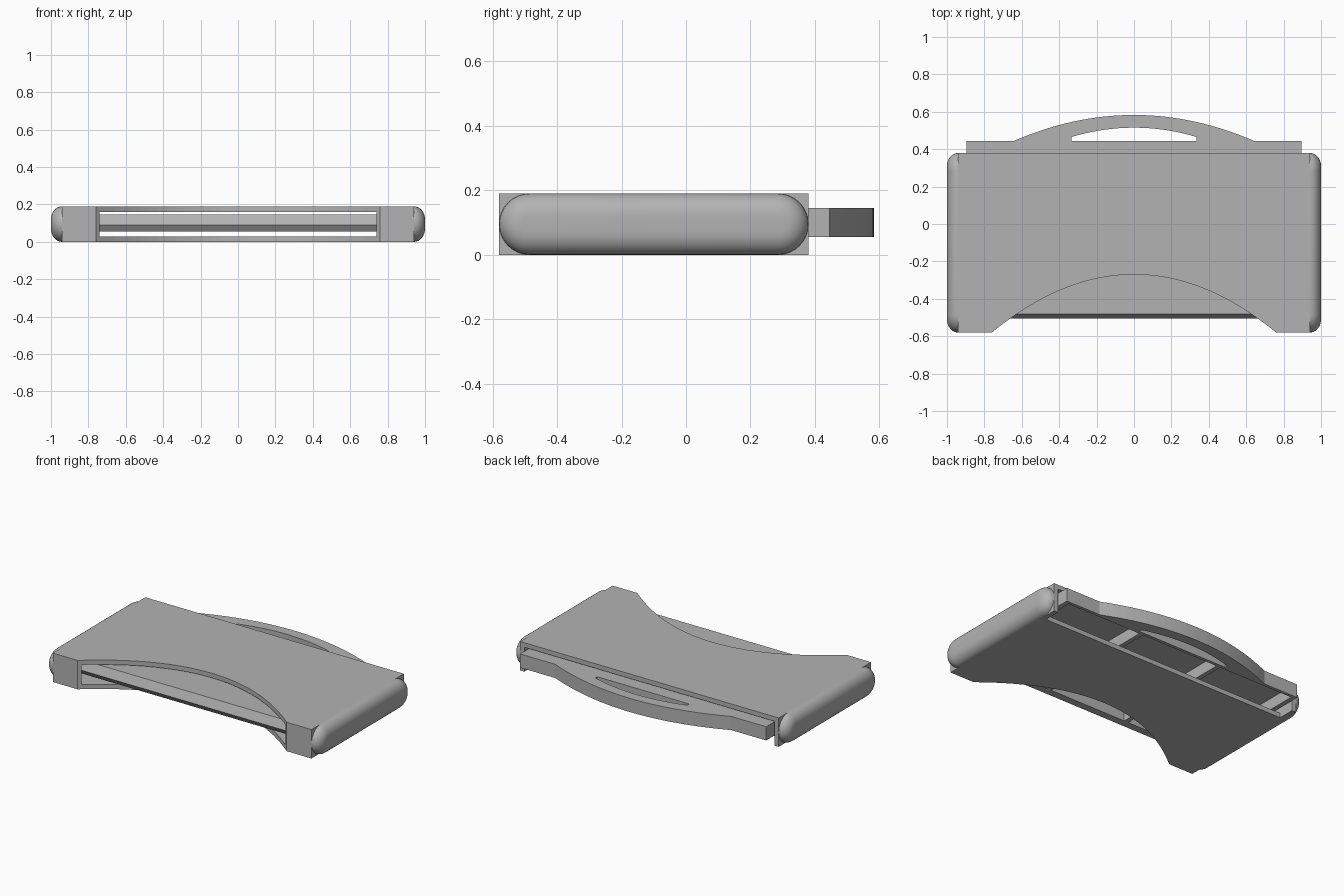
import bpy, bmesh, math

if "Cube" in bpy.data.objects:
    bpy.data.objects.remove(bpy.data.objects["Cube"], do_unlink=True)

grey = bpy.data.materials.new("plain_grey")
grey.use_nodes = True
colour = (0.45, 0.45, 0.45, 1)
grey.diffuse_color = colour
grey.node_tree.nodes["Principled BSDF"].inputs["Base Color"].default_value = colour


def finish(name, bm):
    bmesh.ops.recalc_face_normals(bm, faces=bm.faces)
    mesh = bpy.data.meshes.new(name)
    bm.to_mesh(mesh)
    bm.free()
    mesh.materials.append(grey)
    obj = bpy.data.objects.new(name, mesh)
    bpy.context.collection.objects.link(obj)
    return obj


def prism(name, points, shift):
    """Extrude a closed 3D outline along a vector."""
    bm = bmesh.new()
    face = bm.faces.new([bm.verts.new(p) for p in points])
    out = bmesh.ops.extrude_face_region(bm, geom=[face])
    moved = [g for g in out["geom"] if isinstance(g, bmesh.types.BMVert)]
    bmesh.ops.translate(bm, verts=moved, vec=shift)
    return finish(name, bm)


def slab(name, outline, z0, z1):
    return prism(name, [(x, y, z0) for x, y in outline], (0, 0, z1 - z0))


def box(name, x0, x1, y0, y1, z0, z1):
    return slab(name, [(x0, y0), (x1, y0), (x1, y1), (x0, y1)], z0, z1)


def cut(target, cutter):
    mod = target.modifiers.new("cut", "BOOLEAN")
    mod.operation, mod.solver, mod.object = "DIFFERENCE", "EXACT", cutter
    bpy.context.view_layer.objects.active = target
    bpy.ops.object.modifier_apply(modifier=mod.name)
    bpy.data.objects.remove(cutter, do_unlink=True)


def arc(half, peak, drop, n=32):
    """Parabolic curve from -half to +half with its crest at x = 0."""
    ts = [-1 + 2 * i / n for i in range(n + 1)]
    return [(half * t, peak + drop * t * t) for t in ts]


# Hollow sleeve with an arched front and a notch in the floor at the back
FRONT, BACK, SIDE, TOP = -0.58, 0.38, 0.94, 0.19
outline = [(-SIDE, BACK), (-SIDE, FRONT)] + arc(0.76, -0.27, FRONT + 0.27)
outline += [(SIDE, FRONT), (SIDE, BACK)]
sleeve = slab("sleeve", outline, 0, TOP)
cut(sleeve, box("cavity_cutter", -0.91, 0.91, -0.565, 0.6, 0.03, 0.16))
cut(sleeve, box("notch_cutter", -0.91, 0.91, 0.27, 0.6, -0.1, 0.1))


# Rounded side cushions made of shrinking stadium rings
def cushion(name, sign):
    bm = bmesh.new()
    mid, rings, steps = (FRONT + BACK) / 2, [], 16
    length = (BACK - FRONT) / 2 - TOP / 2
    for k in range(9):
        a = math.pi / 2 * k / 8
        radius = TOP / 2 - 0.07 * (1 - math.cos(a))
        x = sign * (SIDE + 0.06 * math.sin(a))
        ring = []
        for end in (1, -1):
            for i in range(steps + 1):
                b = math.pi * i / steps - math.pi / 2
                y = mid + end * (length + radius * math.cos(b))
                z = TOP / 2 + end * radius * math.sin(b)
                ring.append(bm.verts.new((x, y, z)))
        rings.append(ring)
    for r, s in zip(rings, rings[1:]):
        for i in range(len(r)):
            j = (i + 1) % len(r)
            bm.faces.new((r[i], r[j], s[j], s[i]))
    bm.faces.new(rings[-1])
    obj = finish(name, bm)
    for p in obj.data.polygons:
        p.use_smooth = True


cushion("left_cushion", 1)
cushion("right_cushion", -1)

# Sliding tray: top panel, ribs below it and a bevelled front bar
LOW, HIGH, WIDE, REAR = 0.055, 0.145, 0.895, 0.445
box("tray_panel", -WIDE, WIDE, -0.45, REAR, HIGH - 0.015, HIGH)
for i, x in enumerate((-0.88, -0.3, 0.3, 0.88)):
    box(f"tray_rib_{i + 1}", x - 0.015, x + 0.015, -0.45, REAR - 0.01, LOW, HIGH - 0.01)
bar = [(-0.43, LOW), (-0.43, HIGH), (-0.48, HIGH), (-0.505, 0.09), (-0.48, LOW)]
prism("tray_front_bar", [(-WIDE, y, z) for y, z in bar], (2 * WIDE, 0, 0))

# Curved pull handle with a finger opening
handle_outline = [(-WIDE, REAR), (-WIDE, 0.425), (WIDE, 0.425), (WIDE, REAR)]
handle_outline += arc(0.64, 0.583, REAR - 0.583)[::-1]
handle = slab("handle", handle_outline, LOW, HIGH)
opening = [(-0.335, REAR), (0.335, REAR)] + arc(0.335, 0.515, -0.05)[::-1]
cut(handle, slab("opening_cutter", opening, 0, 0.3))
